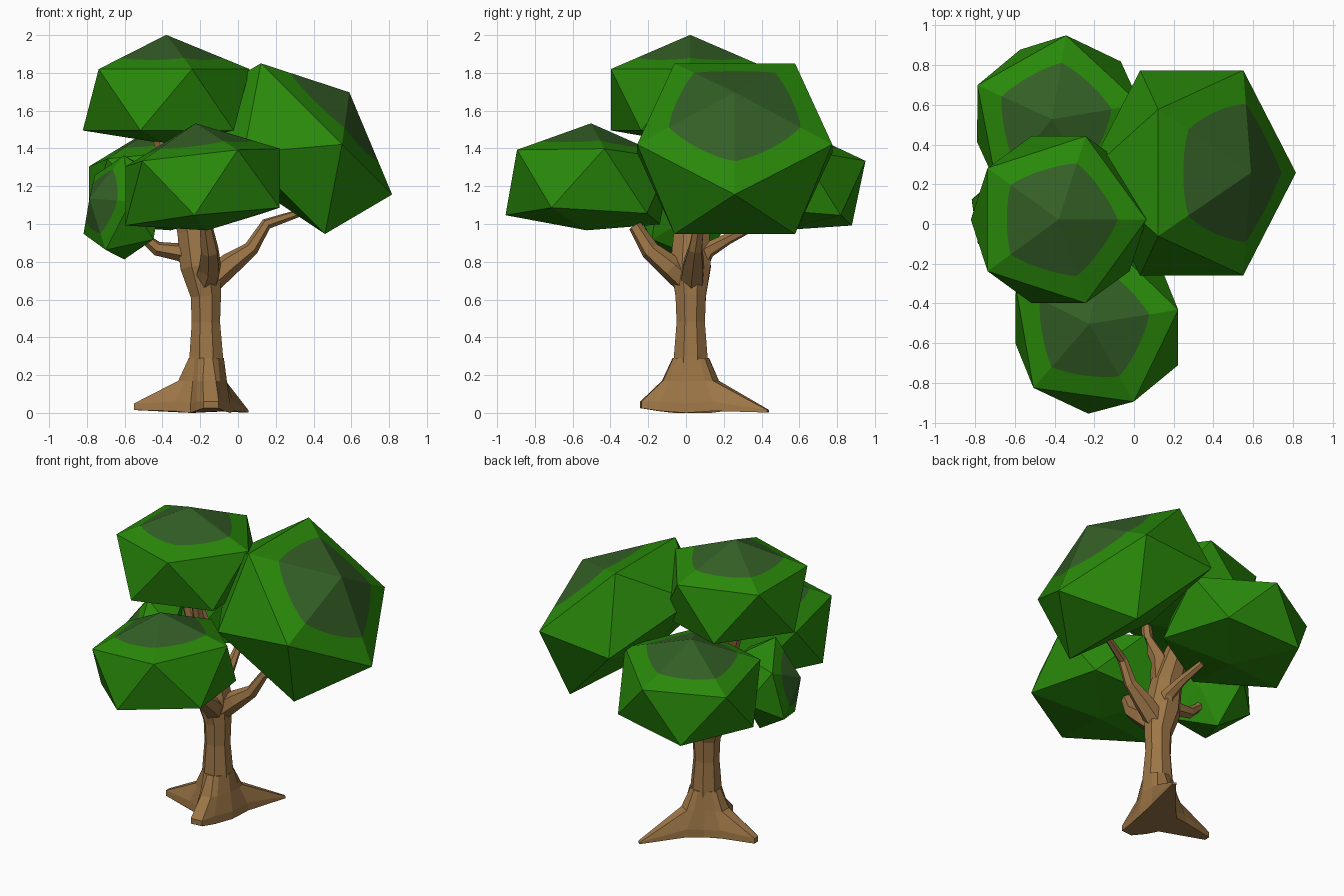
import bpy, bmesh, math
from mathutils import Vector

if "Cube" in bpy.data.objects:
    bpy.data.objects.remove(bpy.data.objects["Cube"])


def material(name, rgb):
    m = bpy.data.materials.new(name)
    m.diffuse_color = (*rgb, 1)
    m.use_nodes = True
    m.node_tree.nodes["Principled BSDF"].inputs["Base Color"].default_value = m.diffuse_color
    return m


LEAF = material("leaf green", (0.022, 0.25, 0.003))
SHADE = material("dark leaf patch", (0.033, 0.113, 0.019))
BARK = material("bark brown", (0.335, 0.18, 0.062))


def finish(name, bm, mats):
    bmesh.ops.recalc_face_normals(bm, faces=bm.faces)
    me = bpy.data.meshes.new(name)
    bm.to_mesh(me)
    bm.free()
    for m in mats:
        me.materials.append(m)
    ob = bpy.data.objects.new(name, me)
    bpy.context.collection.objects.link(ob)
    return ob


# Leaf clump: squashed icosahedron with a round dark patch cut into its cap
def clump(name, ring_centre, R, axis, spin=0, hint=(1, 0, 0), top=0.41, sep=0.735, low=0.16):
    c, a, h = Vector(ring_centre), Vector(axis).normalized(), Vector(hint)
    u = (h - a * h.dot(a)).normalized()
    v = a.cross(u)
    bm = bmesh.new()

    def vert(r, deg, z):
        t = math.radians(deg + spin)
        return bm.verts.new(c + R * (u * (r * math.cos(t)) + v * (r * math.sin(t)) + a * z))

    apex, base = vert(0, 0, top), vert(0, 0, -sep - low)
    upper = [vert(1, 72 * k, 0) for k in range(5)]
    lower = [vert(1, 72 * k + 36, -sep) for k in range(5)]
    n, patch = 8, []
    for i in range(5 * n):
        local = (i % n) * 72 / n - 36
        r = 0.59 + 0.085 * (local / 36) ** 2
        z = top * (1 - r * math.cos(math.radians(local)) / math.cos(math.pi / 5))
        patch.append(vert(r, i * 72 / n, z))
    for k in range(5):
        j = (k + 1) % 5
        arc = [patch[(k * n + i) % (5 * n)] for i in range(n + 1)]
        bm.faces.new([apex] + arc).material_index = 1
        bm.faces.new([upper[k], upper[j]] + arc[::-1])
        bm.faces.new([upper[k], lower[k], upper[j]])
        bm.faces.new([upper[j], lower[k], lower[j]])
        bm.faces.new([lower[k], base, lower[j]])
    return finish(name, bm, [LEAF, SHADE])


clump("top_leaves", (-0.38, 0.022, 1.82), 0.442, (0, 0, 1))
clump("front_leaves", (-0.205, -0.51, 1.355), 0.437, (-0.11, 0.04, 1), 10)
clump("back_leaves", (-0.395, 0.517, 1.355), 0.437, (-0.10, 0.06, 1), 11)
clump("right_leaves", (0.432, 0.258, 1.54), 0.543, (1, 0, 1))
clump("small_left_leaves", (-0.69, -0.05, 1.11), 0.27, (-0.85, -0.42, 0.22), 20, (0, 0, -1))


# Faceted limb swept along points of (x, y, z, radius)
def limb(name, pts, sides=8):
    P = [Vector(p[:3]) for p in pts]
    ref = (P[-1] - P[0]).orthogonal()
    bm = bmesh.new()
    rings = []
    for i, p in enumerate(P):
        t = (P[min(i + 1, len(P) - 1)] - P[max(i - 1, 0)]).normalized()
        u = (ref - t * ref.dot(t)).normalized()
        v = t.cross(u)
        ring = []
        for k in range(sides):
            w = 2 * math.pi * (k + 0.5) / sides
            ring.append(bm.verts.new(p + pts[i][3] * (u * math.cos(w) + v * math.sin(w))))
        rings.append(ring)
    bridge(bm, rings)
    return finish(name, bm, [BARK])


def bridge(bm, rings):
    for r0, r1 in zip(rings, rings[1:]):
        for k in range(len(r0)):
            j = (k + 1) % len(r0)
            bm.faces.new([r0[k], r0[j], r1[j], r1[k]])
    bm.faces.new(rings[0])
    bm.faces.new(rings[-1])


# Root flare: lobed rings, each root = (angle, length, half width, tip bottom, tip top, gap to next)
ROOTS = [(63, 0.46, 0.012, 0.002, 0.015, 115),
         (178, 0.385, 0.02, 0.015, 0.05, 97),
         (275, 0.265, 0.04, 0.025, 0.06, 148)]
centre = Vector((-0.165, 0.025, 0))
bm = bmesh.new()
rings = []
for level in range(4):
    ring = []
    for ang, length, tip_w, tip_lo, tip_hi, gap in ROOTS:
        side = [(0.17, 0.075, 0.01), (0.165, 0.07, 0.06), (0.115, 0.06, 0.17), (0.083, 0.052, 0.29)][level]
        tip = [(length, tip_w, tip_lo), (length, tip_w, tip_hi), (0.15, 0.035, 0.17), (0.095, 0.022, 0.29)][level]
        web = [(0.125, 0.0), (0.125, 0.05), (0.108, 0.17), (0.092, 0.29)][level]
        a = math.radians(ang)
        out, across = Vector((math.cos(a), math.sin(a), 0)), Vector((-math.sin(a), math.cos(a), 0))
        for (s, w, z), sign in ((side, -1), (tip, -1), (tip, 1), (side, 1)):
            ring.append(centre + out * s + across * w * sign + Vector((0, 0, z)))
        b = math.radians(ang + gap / 2)
        ring.append(centre + Vector((math.cos(b) * web[0], math.sin(b) * web[0], web[1])))
    rings.append([bm.verts.new(p) for p in ring])
bridge(bm, rings)
finish("roots", bm, [BARK])

# Trunk rising into the top clump
limb("trunk", [(-0.168, 0.025, 0.2, 0.098), (-0.168, 0.025, 0.29, 0.097),
               (-0.17, 0.025, 0.48, 0.081), (-0.17, 0.025, 0.62, 0.087), (-0.20, 0.025, 0.78, 0.115),
               (-0.23, 0.03, 0.97, 0.10), (-0.31, 0.03, 1.22, 0.075), (-0.42, 0.03, 1.50, 0.05)])
limb("upper_fork", [(-0.22, 0.02, 0.98, 0.085), (-0.23, -0.03, 1.18, 0.055), (-0.21, -0.12, 1.36, 0.035),
                    (-0.22, -0.15, 1.52, 0.03)], 6)

# Branches, one to each outer clump
limb("right_branch", [(-0.17, 0.03, 0.68, 0.07), (-0.04, 0.04, 0.79, 0.06), (0.07, 0.05, 0.87, 0.04),
                      (0.15, 0.07, 1.00, 0.03), (0.33, 0.14, 1.06, 0.02), (0.40, 0.18, 1.12, 0.015)], 6)
limb("front_branch", [(-0.18, 0.02, 0.68, 0.07), (-0.15, -0.08, 0.77, 0.065), (-0.15, -0.19, 0.86, 0.05),
                      (-0.17, -0.27, 0.99, 0.035)], 6)
limb("back_branch", [(-0.19, 0.04, 0.74, 0.06), (-0.18, 0.11, 0.86, 0.045), (-0.20, 0.22, 0.92, 0.03),
                     (-0.24, 0.36, 0.99, 0.022)], 6)
limb("left_branch", [(-0.20, 0.02, 0.78, 0.06), (-0.30, 0.02, 0.85, 0.05), (-0.43, 0.01, 0.87, 0.038),
                     (-0.50, 0.00, 0.93, 0.028), (-0.56, 0.00, 1.0, 0.025)], 6)
